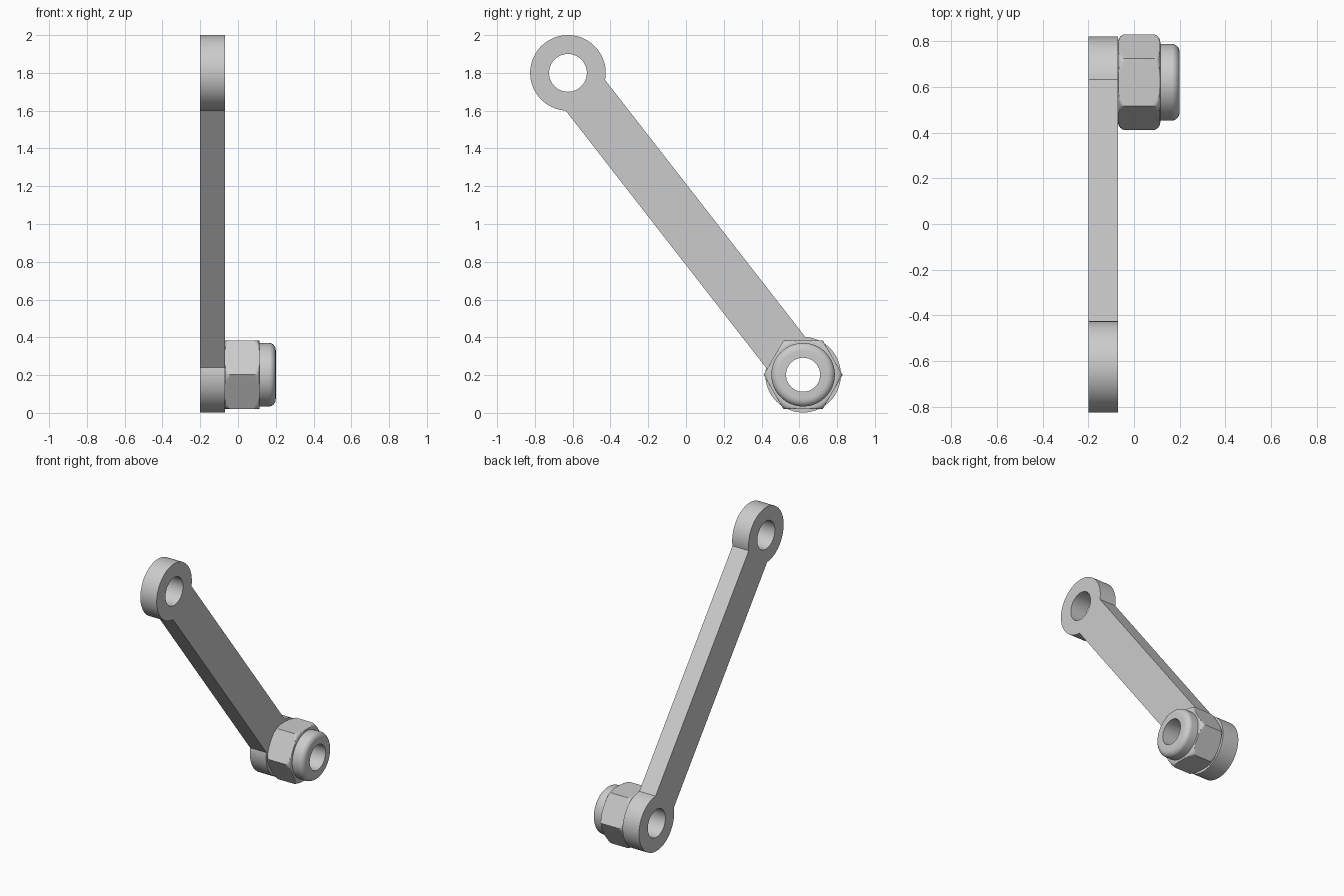
import bpy, bmesh
from math import sin, cos, pi, asin, hypot, atan2, radians
from mathutils import Matrix

if "Cube" in bpy.data.objects:
    bpy.data.objects.remove(bpy.data.objects["Cube"], do_unlink=True)

# Positions as (y, z); widths run along x
TOP, LOW = (-0.625, 1.8), (0.62, 0.202)
EYE_R, HOLE_R, HALF_W = 0.2, 0.1, 0.132
BACK, FACE, STEP, TIP = -0.2, -0.07, 0.115, 0.2

metal = bpy.data.materials.new("grey metal")
metal.use_nodes = True
GREY = (0.6, 0.6, 0.6, 1)
metal.diffuse_color = GREY
metal.node_tree.nodes["Principled BSDF"].inputs["Base Color"].default_value = GREY


def finish(name, bm):
    """Turn a bmesh into a smooth-shaded object with sharp edges kept."""
    bmesh.ops.recalc_face_normals(bm, faces=bm.faces)
    mesh = bpy.data.meshes.new(name)
    bm.to_mesh(mesh)
    bm.free()
    mesh.materials.clear()
    mesh.materials.append(metal)
    obj = bpy.data.objects.new(name, mesh)
    bpy.context.collection.objects.link(obj)
    bpy.ops.object.select_all(action='DESELECT')
    obj.select_set(True)
    bpy.context.view_layer.objects.active = obj
    bpy.ops.object.shade_smooth_by_angle(angle=radians(30))
    return obj


def arc(centre, radius, start, end, steps):
    return [(centre[0] + radius * cos(start + (end - start) * i / steps),
             centre[1] + radius * sin(start + (end - start) * i / steps))
            for i in range(steps + 1)]


# Link arm: two eyes joined by a straight bar, with a hole in each eye
aim = atan2(LOW[1] - TOP[1], LOW[0] - TOP[0])
neck = asin(HALF_W / EYE_R)
outline = (arc(TOP, EYE_R, aim + neck, aim + 2 * pi - neck, 64)
           + arc(LOW, EYE_R, aim - pi + neck, aim + pi - neck, 64))
holes = [arc(c, HOLE_R, 0, 2 * pi, 64)[:-1] for c in (TOP, LOW)]

curve = bpy.data.curves.new("arm_outline", 'CURVE')
curve.dimensions = '2D'
curve.fill_mode = 'BOTH'
curve.extrude = (FACE - BACK) / 2
for points in [outline] + holes:
    spline = curve.splines.new('POLY')
    spline.points.add(len(points) - 1)
    for p, (y, z) in zip(spline.points, points):
        p.co = (y, z, 0, 1)
    spline.use_cyclic_u = True
helper = bpy.data.objects.new("arm_outline", curve)
bpy.context.collection.objects.link(helper)
flat = bpy.data.meshes.new_from_object(
    helper.evaluated_get(bpy.context.evaluated_depsgraph_get()))
bm = bmesh.new()
bm.from_mesh(flat)
bpy.data.objects.remove(helper, do_unlink=True)
bpy.data.meshes.remove(flat)
bmesh.ops.remove_doubles(bm, verts=bm.verts, dist=0.0001)
# Stand the outline up: drawn x, y, depth become y, z, x
bm.transform(Matrix.Translation(((BACK + FACE) / 2, 0, 0))
             @ Matrix(((0, 0, 1, 0), (1, 0, 0, 0), (0, 1, 0, 0), (0, 0, 0, 1))))
finish("link_arm", bm)


# Lock nut: a turned profile whose wide part is trimmed to a hexagon
def fillet(x, r, dx, dr, start, end, steps=6):
    return [(x + dx * cos(t), r + dr * sin(t))
            for t in (start + (end - start) * i / steps for i in range(steps + 1))]


BORE, FLAT, ROUND, SEGS = 0.09, 0.181, 0.035, 96
profile = ([(FACE, BORE)]
           + fillet(FACE + ROUND, 0.175, ROUND, 0.035, pi, pi / 2)
           + fillet(STEP - ROUND, 0.175, ROUND, 0.035, pi / 2, 0)
           + [(STEP, 0.168)]
           + fillet(TIP - ROUND, 0.128, ROUND, 0.04, pi / 2, 0, 8)
           + [(TIP, BORE)])

bm = bmesh.new()
rings = []
for i in range(SEGS):
    a = 2 * pi * i / SEGS
    hex_r = FLAT / cos(a % (pi / 3) - pi / 6)
    rings.append([bm.verts.new((x, LOW[0] + min(r, hex_r) * cos(a),
                                LOW[1] + min(r, hex_r) * sin(a)))
                  for x, r in profile])
for i in range(SEGS):
    a, b = rings[i], rings[(i + 1) % SEGS]
    for j in range(len(profile)):
        k = (j + 1) % len(profile)
        bm.faces.new((a[j], a[k], b[k], b[j]))
finish("lock_nut", bm)
